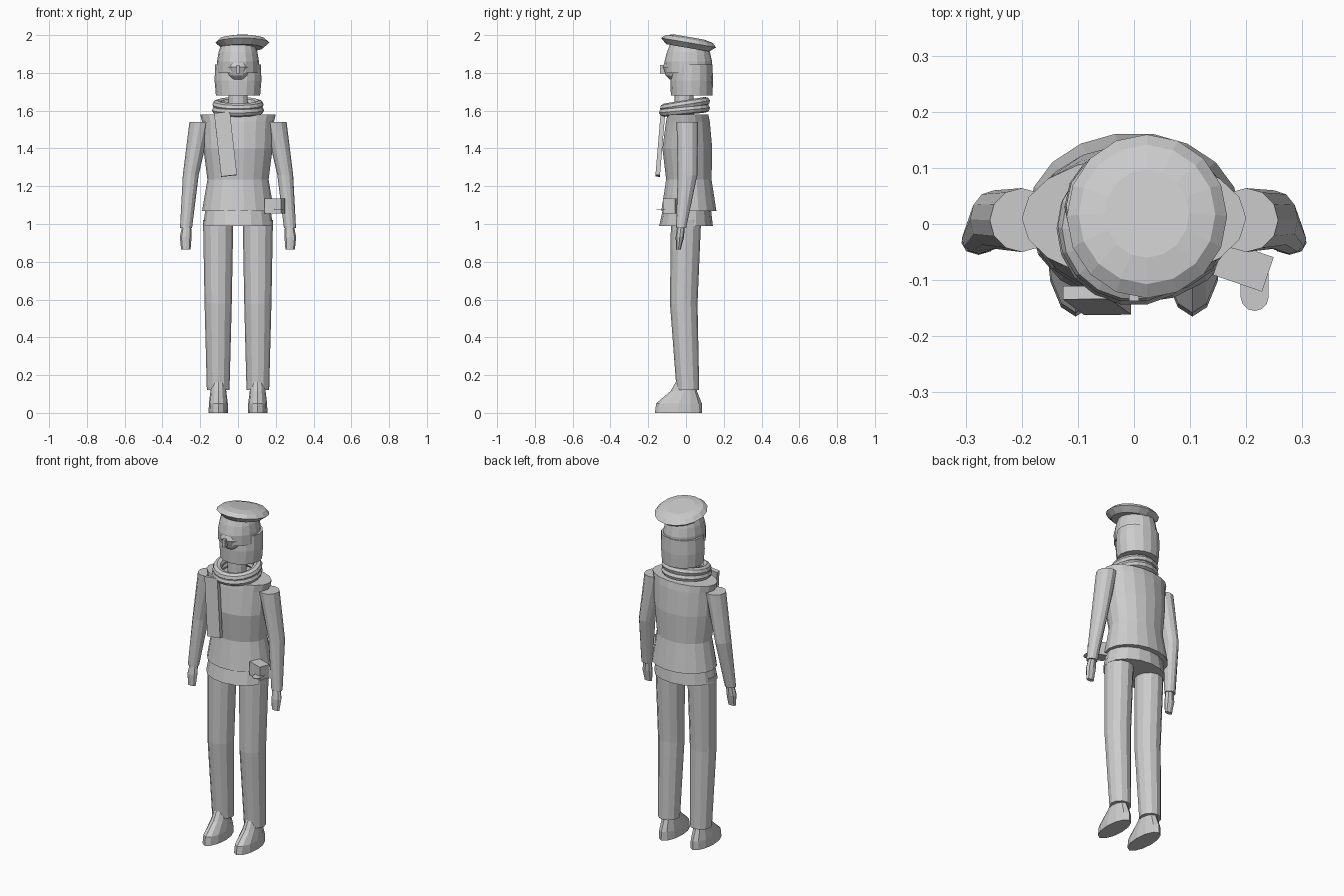
import bpy, bmesh, math
from mathutils import Matrix, Vector

cube = bpy.data.objects.get("Cube")
if cube:
    bpy.data.objects.remove(cube, do_unlink=True)

grey = bpy.data.materials.new("plain grey")
grey.use_nodes = True
GREY = (0.6, 0.6, 0.6, 1)
grey.diffuse_color = GREY
grey.node_tree.nodes["Principled BSDF"].inputs["Base Color"].default_value = GREY


def finish(name, bm, matrix=Matrix()):
    """Turn a bmesh into a flat shaded object."""
    bmesh.ops.recalc_face_normals(bm, faces=bm.faces[:])
    mesh = bpy.data.meshes.new(name)
    bm.to_mesh(mesh)
    bm.free()
    mesh.materials.append(grey)
    ob = bpy.data.objects.new(name, mesh)
    ob.matrix_world = matrix
    bpy.context.collection.objects.link(ob)
    return ob


def loft(name, sections, sides=14, matrix=Matrix(), turn=0.0):
    """Skin elliptical sections given as (x, y, z, radius x, radius y)."""
    bm = bmesh.new()
    rings = []
    for x, y, z, rx, ry in sections:
        angles = [turn + math.tau * i / sides for i in range(sides)]
        rings.append([bm.verts.new((x + rx * math.cos(a), y + ry * math.sin(a), z))
                      for a in angles])
    for low, high in zip(rings, rings[1:]):
        for i in range(sides):
            j = (i + 1) % sides
            bm.faces.new((low[i], low[j], high[j], high[i]))
    bm.faces.new(rings[0])
    bm.faces.new(rings[-1])
    return finish(name, bm, matrix)


def box(name, size, matrix):
    bm = bmesh.new()
    bmesh.ops.create_cube(bm, size=1)
    bmesh.ops.scale(bm, vec=size, verts=bm.verts[:])
    return finish(name, bm, matrix)


def ring(name, centre, radius, thickness, height, tilt):
    """A tilted roll of cloth, flattened in height."""
    bpy.ops.mesh.primitive_torus_add(major_radius=radius, minor_radius=thickness,
                                     major_segments=18, minor_segments=8,
                                     location=centre, rotation=(tilt, 0, 0))
    ob = bpy.context.object
    ob.name = name
    ob.scale.z = height
    ob.data.materials.append(grey)


# Legs, shoes, arms and hands, one of each per side
for side, s in (("left", 1), ("right", -1)):
    loft(side + "_trouser_leg", [
        (s * 0.105, 0.01, 0.12, 0.06, 0.06),
        (s * 0.105, -0.012, 0.58, 0.072, 0.073),
        (s * 0.105, 0.0, 1.02, 0.08, 0.08)], 12)
    loft(side + "_shoe", [
        (s * 0.104, -0.04, 0.0, 0.052, 0.125),
        (s * 0.104, -0.037, 0.05, 0.05, 0.121),
        (s * 0.104, -0.012, 0.115, 0.042, 0.07),
        (s * 0.104, 0.0, 0.17, 0.035, 0.05)], 12)
    loft(side + "_sleeve", [
        (s * 0.275, -0.026, 0.98, 0.032, 0.027),
        (s * 0.25, 0.008, 1.26, 0.042, 0.052),
        (s * 0.2, 0.007, 1.54, 0.057, 0.057)], 12)
    loft(side + "_hand", [
        (s * 0.276, -0.04, 0.865, 0.025, 0.012),
        (s * 0.277, -0.033, 0.93, 0.031, 0.022),
        (s * 0.272, -0.026, 0.99, 0.024, 0.02)], 8)

# Hips and jacket
loft("hips", [(0, 0.0, 0.99, 0.185, 0.142), (0, 0.005, 1.08, 0.172, 0.127)], 16)
loft("jacket", [
    (0, 0.015, 1.07, 0.19, 0.148),
    (0, 0.015, 1.235, 0.162, 0.122),
    (0, 0.007, 1.40, 0.183, 0.134),
    (0, 0.01, 1.54, 0.19, 0.118),
    (0, 0.01, 1.58, 0.2, 0.11)], 18)

# Neck and scarf
loft("neck", [(0, -0.01, 1.54, 0.055, 0.052), (0, -0.01, 1.70, 0.05, 0.05)], 12)
ring("scarf_upper_roll", (0, -0.005, 1.632), 0.11, 0.026, 0.9, 0.16)
ring("scarf_lower_roll", (0, -0.008, 1.602), 0.112, 0.026, 0.9, 0.1)

end_top, end_bottom = Vector((-0.085, -0.122, 1.59)), Vector((-0.047, -0.15, 1.255))
along = (end_top - end_bottom).normalized()
across = Vector((1, 0, 0)) - along * along.x
across.normalize()
frame = Matrix((across, along.cross(across), along)).transposed().to_4x4()
box("scarf_end", (0.084, 0.024, (end_top - end_bottom).length),
    Matrix.Translation((end_top + end_bottom) / 2) @ frame)

# Head
loft("lower_head", [
    (0, 0.03, 1.68, 0.117, 0.11),
    (0, 0.03, 1.76, 0.124, 0.113),
    (0, 0.032, 1.845, 0.121, 0.108)], 16)
loft("upper_head", [
    (0, 0.012, 1.80, 0.112, 0.122),
    (0, 0.012, 1.86, 0.111, 0.126),
    (0, 0.013, 1.91, 0.103, 0.114),
    (0, 0.015, 1.95, 0.09, 0.10)], 16)
loft("muzzle", [
    (0, -0.06, 1.765, 0.03, 0.025),
    (0, -0.06, 1.785, 0.05, 0.047),
    (0, -0.06, 1.83, 0.066, 0.064),
    (0, -0.06, 1.865, 0.05, 0.05)], 12)
box("nose", (0.018, 0.03, 0.045), Matrix.Translation((0, -0.122, 1.818)))

# Soft cap, leaning back
cap_frame = Matrix.Translation((0.023, 0.013, 1.956)) @ Matrix.Rotation(-0.17, 4, "X")
loft("cap", [
    (0, 0, -0.024, 0.11, 0.115),
    (0, 0, 0.004, 0.143, 0.148),
    (0, 0, 0.024, 0.122, 0.126),
    (0, 0, 0.034, 0.075, 0.08)], 16, cap_frame)

# Belt pouch with its flat tongue
box("belt_pouch", (0.092, 0.065, 0.08),
    Matrix.Translation((0.195, -0.075, 1.095)) @ Matrix.Rotation(-0.33, 4, "Z"))
bm = bmesh.new()
outline = [(0.24, -0.085), (0.19, -0.085)]
for i in range(7):
    a = math.pi + math.pi * i / 6
    outline.append((0.215 + 0.025 * math.cos(a), -0.13 + 0.025 * math.sin(a)))
bm.faces.new([bm.verts.new((x, y, 1.08)) for x, y in outline])
tongue = finish("pouch_tongue", bm)
solid = tongue.modifiers.new("thickness", "SOLIDIFY")
solid.thickness = 0.004
